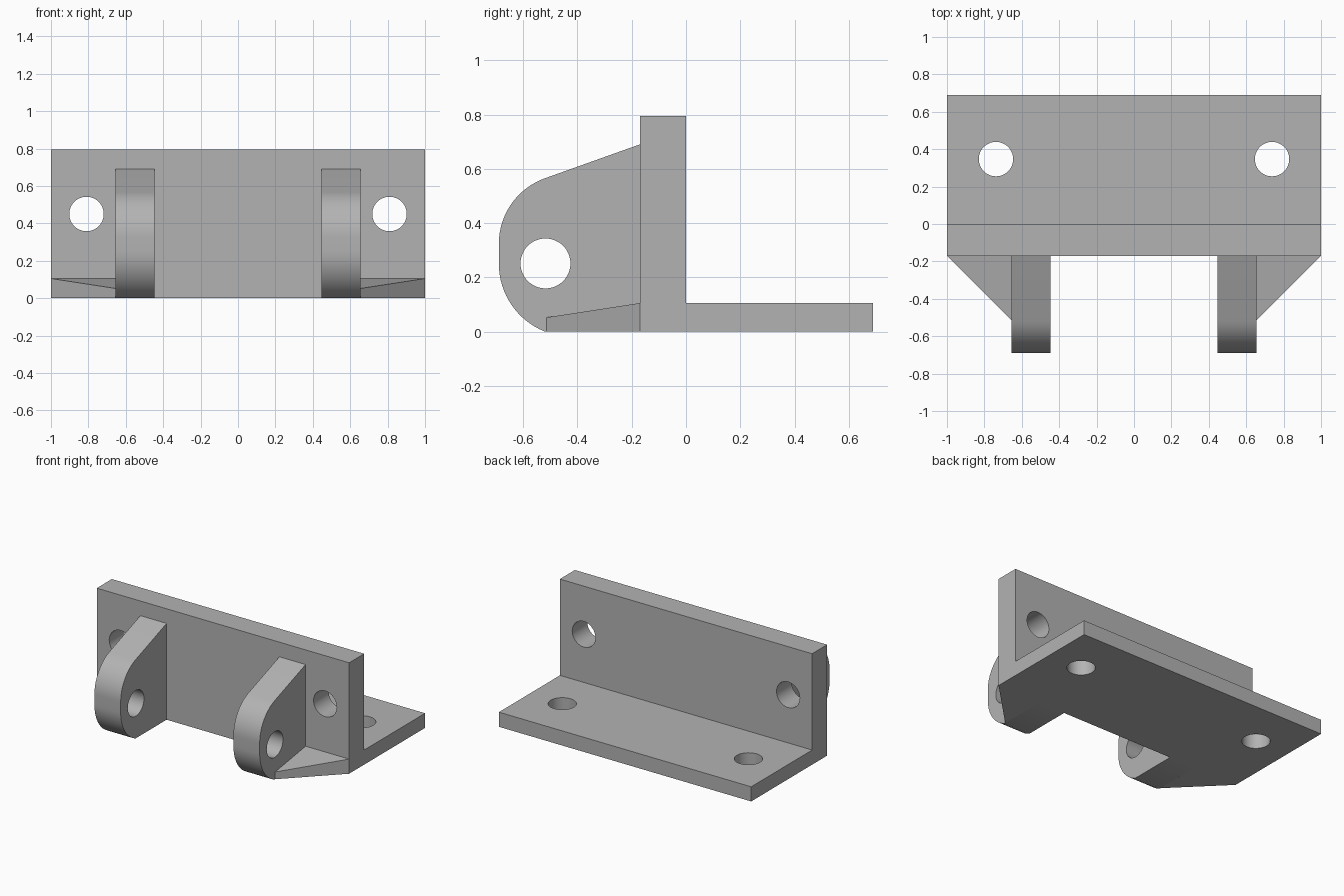
import bpy
import bmesh
from math import sin, cos, pi, radians
from mathutils import Matrix, Vector

cube = bpy.data.objects.get("Cube")
if cube:
    bpy.data.objects.remove(cube, do_unlink=True)

# Single plain grey metal
GREY = (0.45, 0.45, 0.45, 1.0)
metal = bpy.data.materials.new("plain grey metal")
metal.use_nodes = True
metal.diffuse_color = GREY
metal.node_tree.nodes["Principled BSDF"].inputs["Base Color"].default_value = GREY

# Main dimensions
HALF_W, HALF_D = 1.0, 0.69
WALL_FRONT, WALL_TOP, BASE_TOP = -0.17, 0.795, 0.105
LUG_IN, LUG_OUT = 0.447, 0.655
HOLE_R = 0.092


def finish(bm, name):
    bmesh.ops.recalc_face_normals(bm, faces=bm.faces)
    mesh = bpy.data.meshes.new(name)
    bm.to_mesh(mesh)
    bm.free()
    mesh.materials.append(metal)
    obj = bpy.data.objects.new(name, mesh)
    bpy.context.collection.objects.link(obj)
    return obj


def prism(name, profile, x0, x1):
    """Extrude a (y, z) outline along x."""
    bm = bmesh.new()
    face = bm.faces.new([bm.verts.new((x0, y, z)) for y, z in profile])
    ext = bmesh.ops.extrude_face_region(bm, geom=[face])["geom"]
    moved = [v for v in ext if isinstance(v, bmesh.types.BMVert)]
    bmesh.ops.translate(bm, verts=moved, vec=(x1 - x0, 0, 0))
    return finish(bm, name)


def drill(obj, centre, axis):
    """Cut a round through hole."""
    turn = Vector((0, 0, 1)).rotation_difference(Vector(axis)).to_matrix().to_4x4()
    bm = bmesh.new()
    bmesh.ops.create_cone(bm, cap_ends=True, segments=48, radius1=HOLE_R,
                          radius2=HOLE_R, depth=0.5,
                          matrix=Matrix.Translation(centre) @ turn)
    cutter = finish(bm, "hole_cutter")
    cutter.hide_render = True
    mod = obj.modifiers.new("hole", "BOOLEAN")
    mod.operation, mod.solver, mod.object = "DIFFERENCE", "EXACT", cutter
    activate(obj)
    bpy.ops.object.modifier_apply(modifier=mod.name)
    bpy.data.objects.remove(cutter, do_unlink=True)


def activate(obj):
    bpy.ops.object.select_all(action="DESELECT")
    obj.select_set(True)
    bpy.context.view_layer.objects.active = obj


def arc(cy, cz, r, a0, a1, steps=16):
    angles = [radians(a0 + (a1 - a0) * i / steps) for i in range(steps + 1)]
    return [(cy + r * cos(a), cz + r * sin(a)) for a in angles]


# L-shaped bracket: upright wall and base flange
bracket = prism("angle_bracket", [
    (WALL_FRONT, 0), (HALF_D, 0), (HALF_D, BASE_TOP),
    (0, BASE_TOP), (0, WALL_TOP), (WALL_FRONT, WALL_TOP)], -HALF_W, HALF_W)
for side in (-1, 1):
    drill(bracket, (side * 0.81, WALL_FRONT / 2, 0.45), (0, 1, 0))
    drill(bracket, (side * 0.738, 0.347, BASE_TOP / 2), (0, 0, 1))

# Rounded lug outline, from the top of its nose down to the foot
lug_outline = [(WALL_FRONT, 0), (WALL_FRONT, 0.69)]
lug_outline += arc(-0.434, 0.324, 0.256, 109.6, 180)
lug_outline += arc(-0.421, 0.25, 0.269, 180, 248.3)

parts = [bracket]
for side, label in ((1, "left"), (-1, "right")):
    lug = prism(label + "_lug", lug_outline, side * LUG_IN, side * LUG_OUT)
    drill(lug, (side * 0.551, -0.518, 0.251), (1, 0, 0))

    # Sloping triangular gusset beside the lug
    bm = bmesh.new()
    plan = [(HALF_W, WALL_FRONT, BASE_TOP), (LUG_OUT, WALL_FRONT, BASE_TOP),
            (LUG_OUT, -0.515, 0.052)]
    low = [bm.verts.new((side * x, y, 0)) for x, y, z in plan]
    top = [bm.verts.new((side * x, y, z)) for x, y, z in plan]
    bm.faces.new(low)
    bm.faces.new(top)
    for i in range(3):
        j = (i + 1) % 3
        bm.faces.new((low[i], low[j], top[j], top[i]))
    parts += [lug, finish(bm, label + "_gusset")]

# Smooth the curved walls, keep the edges crisp
for obj in parts:
    activate(obj)
    bpy.ops.object.shade_smooth_by_angle(angle=radians(25))
